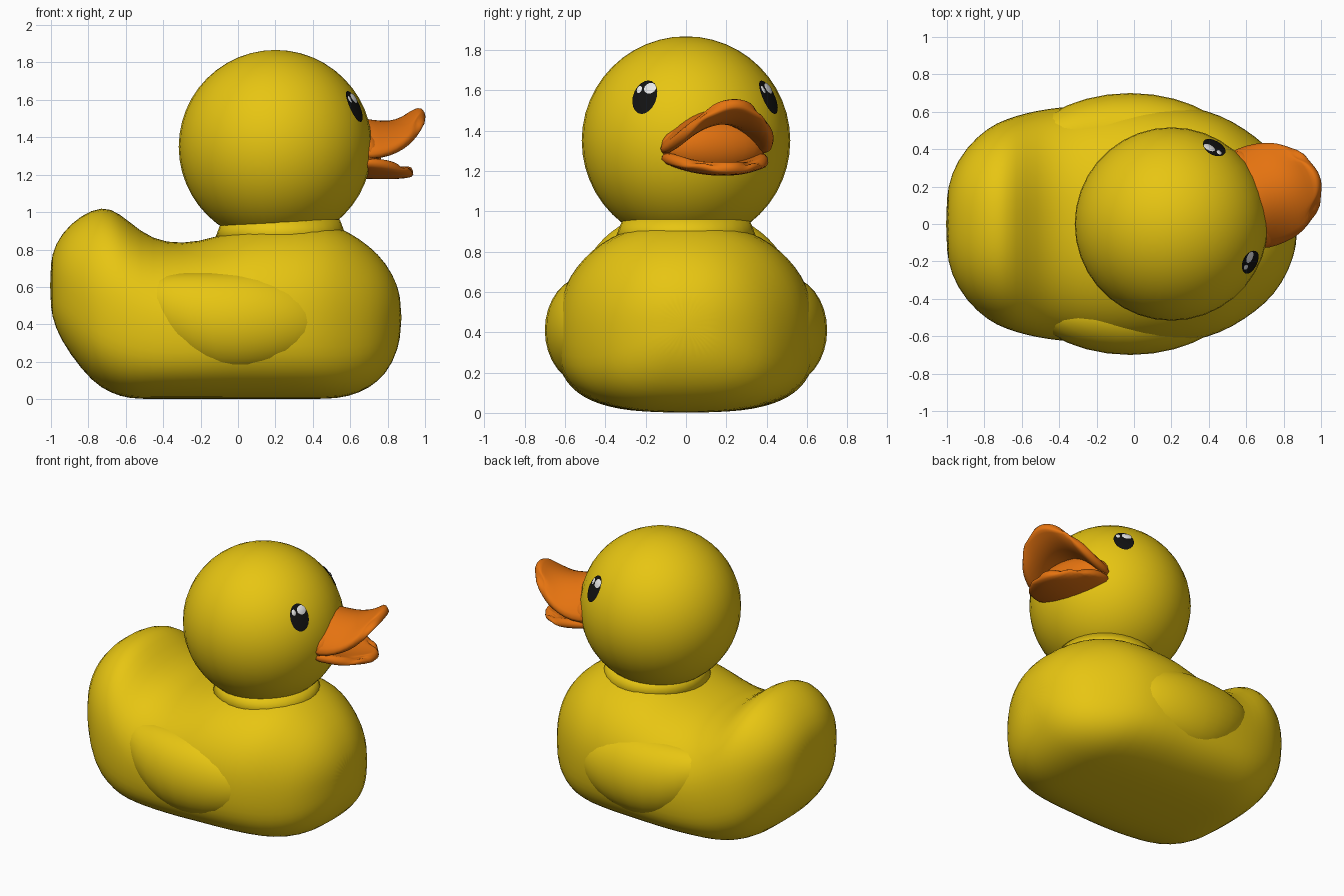
import bpy, bmesh, math
from mathutils import Vector, Matrix

if "Cube" in bpy.data.objects:
    bpy.data.objects.remove(bpy.data.objects["Cube"])


def material(name, rgb):
    m = bpy.data.materials.new(name)
    m.diffuse_color = (*rgb, 1)
    m.use_nodes = True
    m.node_tree.nodes["Principled BSDF"].inputs["Base Color"].default_value = m.diffuse_color
    return m


YELLOW = material("yellow", (0.80, 0.56, 0.006))
ORANGE = material("orange", (0.78, 0.17, 0.005))
BLACK = material("black", (0.006, 0.006, 0.006))
WHITE = material("white", (0.80, 0.80, 0.80))

HEAD = Vector((0.2, 0, 1.35))
R = 0.517
# Head-local frame: x forward, turned a little toward +y
TURN = Matrix.Translation((HEAD.x, 0, 0)) @ Matrix.Rotation(math.radians(17.5), 4, 'Z')


def finish(name, bm, mat, subsurf=0, thick=0):
    bmesh.ops.recalc_face_normals(bm, faces=bm.faces)
    me = bpy.data.meshes.new(name)
    bm.to_mesh(me)
    bm.free()
    me.materials.append(mat)
    for p in me.polygons:
        p.use_smooth = True
    ob = bpy.data.objects.new(name, me)
    bpy.context.collection.objects.link(ob)
    if thick:
        s = ob.modifiers.new("thickness", 'SOLIDIFY')
        s.thickness, s.offset = thick, 0
    if subsurf:
        s = ob.modifiers.new("smooth", 'SUBSURF')
        s.levels = s.render_levels = subsurf
    return ob


def bridge(bm, a, b, closed):
    n = len(a)
    for i in range(n if closed else n - 1):
        j = (i + 1) % n
        bm.faces.new((a[i], a[j], b[j], b[i]))


def spow(v, e):
    return math.copysign(abs(v) ** e, v)


# Body with upturned tail: (x, half width, bottom, top) sections
SECTIONS = [
    (-1.005, .13, .50, .72), (-.98, .27, .38, .83), (-.9, .41, .24, .94),
    (-.78, .52, .09, 1.02), (-.68, .565, .03, 1.03), (-.58, .595, 0, .95),
    (-.46, .62, 0, .855), (-.3, .635, 0, .83), (-.12, .645, 0, .865),
    (.05, .645, 0, .94), (.22, .64, 0, .955), (.4, .61, 0, .955),
    (.53, .55, 0, .93), (.65, .47, .03, .86), (.75, .38, .09, .78),
    (.83, .25, .19, .67), (.875, .1, .34, .54)]
bm = bmesh.new()
rings = []
for x, w, z0, z1 in SECTIONS:
    mid = z0 + (z1 - z0) * (0.5 if z0 > .15 else 0.43)
    ring = []
    for k in range(32):
        a = math.tau * k / 32
        c, s = math.cos(a), math.sin(a)
        e = 0.9 if s > 0 else 0.68
        ring.append(bm.verts.new((x, w * spow(c, e),
                                  mid + (z1 - mid if s > 0 else mid - z0) * spow(s, e))))
    rings.append(ring)
for a, b in zip(rings, rings[1:]):
    bridge(bm, a, b, True)
bm.faces.new(rings[0])
bm.faces.new(rings[-1])
finish("body", bm, YELLOW, 1)

# Wings: flattened ovals with a raised rear tip
for side, label in ((1, "left"), (-1, "right")):
    bm = bmesh.new()
    bmesh.ops.create_uvsphere(bm, u_segments=28, v_segments=16, radius=1)
    for v in bm.verts:
        x, y, z = v.co
        lift = 0.13 * max(0, -x) ** 2
        v.co = (-0.02 + 0.54 * x, side * (0.49 + 0.21 * y - 0.05 * x * x), 0.41 + 0.27 * z + lift)
    finish(label + "_wing", bm, YELLOW)

# Head
bm = bmesh.new()
bmesh.ops.create_uvsphere(bm, u_segments=36, v_segments=24, radius=R,
                          matrix=Matrix.Translation(HEAD))
finish("head", bm, YELLOW)

# Neck crease joining the head and body
bm = bmesh.new()
bmesh.ops.create_cone(bm, segments=32, radius1=0.36, radius2=0.315, depth=0.12, cap_ends=True,
                      matrix=Matrix.Translation((0.23, 0, 0.90)))
finish("neck", bm, YELLOW)


# Open beak: curved plates from (forward, half width, edge height, middle height) rows
def bill(name, rows, thick, bow):
    bm = bmesh.new()
    lines = []
    u0 = rows[0][0]
    for u, w, ze, zm in rows:
        line = []
        for k in range(11):
            t = k / 5 - 1
            p = Vector((u - (u - u0) * bow * t * t, w * t, ze + (zm - ze) * (1 - t * t)))
            line.append(bm.verts.new(TURN @ p))
        lines.append(line)
    for a, b in zip(lines, lines[1:]):
        bridge(bm, a, b, False)
    finish(name, bm, ORANGE, 1, thick)


bill("upper_bill", [(.40, .27, 1.28, 1.49), (.54, .275, 1.29, 1.465), (.64, .265, 1.32, 1.455),
                    (.74, .24, 1.37, 1.485), (.80, .20, 1.43, 1.525), (.83, .15, 1.475, 1.54)],
     0.06, 0.18)
bill("lower_bill", [(.40, .27, 1.28, 1.21), (.55, .27, 1.27, 1.205), (.66, .24, 1.25, 1.205),
                    (.73, .19, 1.24, 1.21), (.77, .12, 1.235, 1.22)], 0.06, 0.25)

# Back of the mouth closes the gap between the bills
bm = bmesh.new()
bmesh.ops.create_uvsphere(bm, u_segments=24, v_segments=14, radius=1,
                          matrix=TURN @ Matrix.Translation((.45, 0, 1.32))
                          @ Matrix.Diagonal((.12, .27, .14, 1)))
finish("mouth", bm, ORANGE)


# Eyes: thin oval patches wrapped on the head
def patch(name, direction, ru, rv, du, dv, lift, mat):
    n = Vector(direction).normalized()
    right = Vector((0, 0, 1)).cross(n).normalized()
    up = n.cross(right)
    center = Vector((0, 0, HEAD.z))
    bm = bmesh.new()

    def vert(r, a):
        p = (n * R + right * (du + ru * r * math.cos(a))
             + up * (dv + rv * r * math.sin(a))).normalized()
        return bm.verts.new(TURN @ (center + p * (R + lift * (1 - 0.3 * r * r))))
    hub = vert(0, 0)
    prev = None
    for r in (0.35, 0.7, 1):
        ring = [vert(r, math.tau * k / 20) for k in range(20)]
        if prev:
            bridge(bm, prev, ring, True)
        else:
            for k in range(20):
                bm.faces.new((hub, ring[k], ring[(k + 1) % 20]))
        prev = ring
    finish(name, bm, mat)


for side, label in ((1, "left"), (-1, "right")):
    d = (0.34, side * 0.32, 0.215)
    patch(label + "_eye", d, 0.066, 0.092, 0, 0, 0.007, BLACK)
    patch(label + "_eye_highlight", d, 0.032, 0.03, 0.022, 0.045, 0.0125, WHITE)
    patch(label + "_eye_glint", d, 0.014, 0.02, -0.035, 0.038, 0.0125, WHITE)
